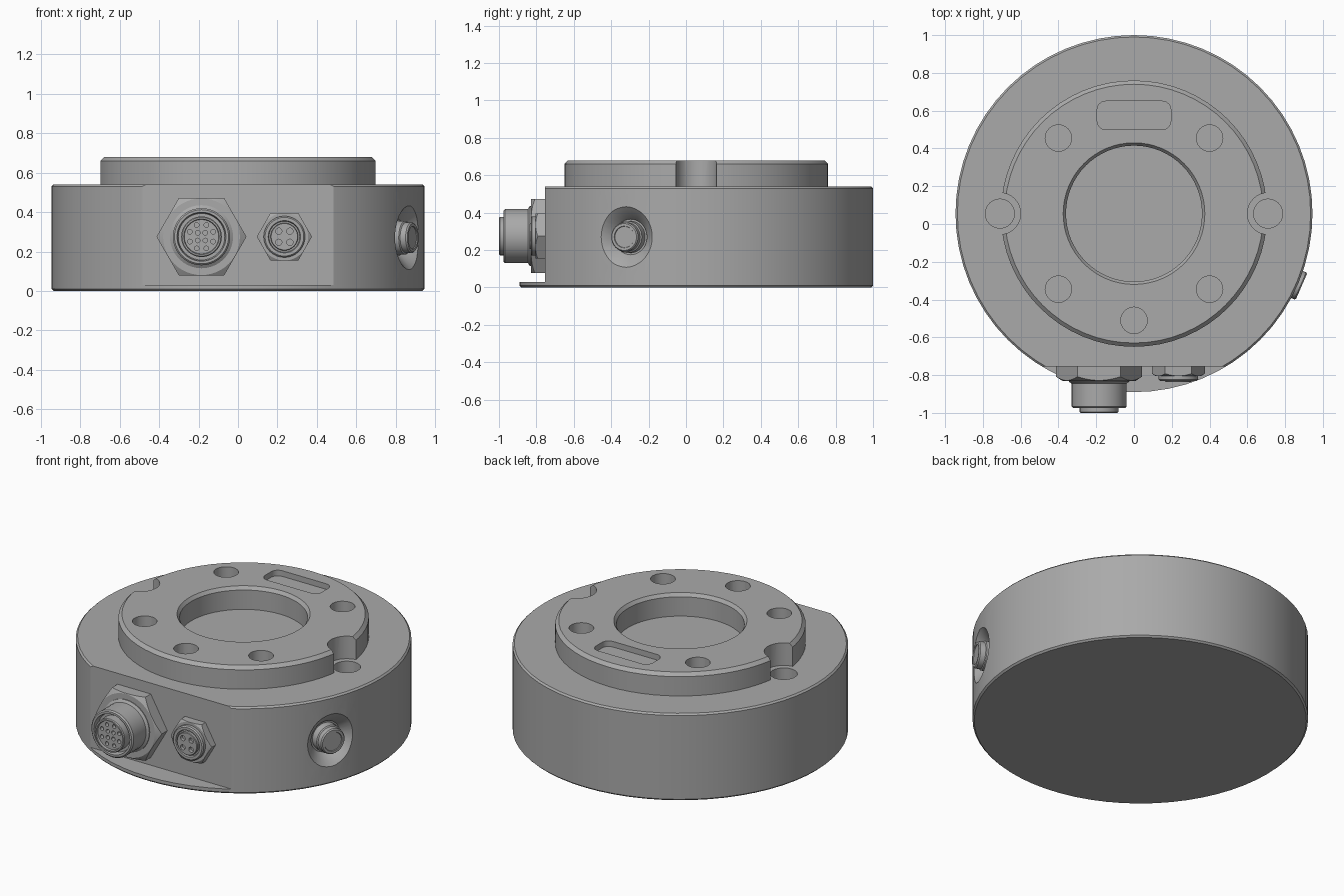
import bpy, bmesh
from math import sin, cos, pi, radians
from mathutils import Matrix, Vector

cube = bpy.data.objects.get("Cube")
if cube:
    bpy.data.objects.remove(cube)

grey = bpy.data.materials.new("machined grey")
grey.use_nodes = True
tone = (0.40, 0.40, 0.40, 1)
grey.diffuse_color = tone
grey.node_tree.nodes["Principled BSDF"].inputs["Base Color"].default_value = tone

CY = 0.055      # body axis in y
FLAT = -0.755   # front flat


def add(name, bm, matrix):
    bmesh.ops.recalc_face_normals(bm, faces=bm.faces)
    mesh = bpy.data.meshes.new(name)
    bm.to_mesh(mesh)
    bm.free()
    mesh.materials.append(grey)
    ob = bpy.data.objects.new(name, mesh)
    ob.matrix_world = matrix
    bpy.context.collection.objects.link(ob)
    return ob


def lathe(name, profile, sides, matrix):
    """Revolve (radius, height) points around local z; ends are closed by caps."""
    bm = bmesh.new()
    rings = [[bm.verts.new((r * cos(2 * pi * i / sides), r * sin(2 * pi * i / sides), h))
              for i in range(sides)] for r, h in profile]
    for a, b in zip(rings, rings[1:]):
        for i in range(sides):
            j = (i + 1) % sides
            bm.faces.new((a[i], a[j], b[j], b[i]))
    bm.faces.new(rings[0])
    bm.faces.new(rings[-1])
    return add(name, bm, matrix)


def box(name, low, high):
    bm = bmesh.new()
    bmesh.ops.create_cube(bm, size=1)
    low, high = Vector(low), Vector(high)
    for v in bm.verts:
        v.co = [(low[k] + high[k]) / 2 + v.co[k] * (high[k] - low[k]) for k in range(3)]
    return add(name, bm, Matrix())


def rod(radius, start, end, sides, matrix):
    return lathe("cutter", [(radius, start), (radius, end)], sides, matrix)


def boolean(ob, cutters, operation="DIFFERENCE"):
    bpy.context.view_layer.objects.active = ob
    for cutter in cutters:
        mod = ob.modifiers.new("cut", "BOOLEAN")
        mod.operation, mod.solver, mod.object = operation, "EXACT", cutter
        bpy.ops.object.modifier_apply(modifier=mod.name)
        bpy.data.objects.remove(cutter)


def at(x, y, z=0):
    return Matrix.Translation((x, y, z))


def facing_front(x, z):
    return at(x, FLAT, z) @ Matrix.Rotation(pi / 2, 4, "X")


# Round body with raised mounting ring and blind centre bore
body = lathe("sensor_body", [(0.935, 0), (0.945, 0.01), (0.945, 0.53), (0.935, 0.54),
                             (0.705, 0.54), (0.705, 0.66), (0.685, 0.68), (0.375, 0.68),
                             (0.36, 0.66), (0.36, 0.54)], 64, at(0, CY))

# Front flat above the base lip, and the mounting holes
cuts = [box("cutter", (-1, -1.2, 0.03), (1, FLAT, 0.8))]
for x, y in [(-0.4, 0.4), (0.4, 0.4), (-0.4, -0.4), (0.4, -0.4), (0, -0.565)]:
    cuts.append(rod(0.07, 0.4, 0.8, 24, at(x, CY + y)))

# Side notches in the ring, each with a hole in the shoulder
for side in (-1, 1):
    cuts.append(rod(0.11, 0.54, 0.8, 32, at(side * 0.71, CY)))
    cuts.append(rod(0.077, 0.35, 0.7, 24, at(side * 0.71, CY)))

# Shallow rounded pocket in the ring
bm = bmesh.new()
corner = 0.045
outline = []
for k, (sx, sy) in enumerate([(1, 1), (-1, 1), (-1, -1), (1, -1)]):
    for i in range(7):
        a = pi / 2 * (k + i / 6)
        outline.append(bm.verts.new((sx * (0.195 - corner) + corner * cos(a),
                                     sy * (0.075 - corner) + corner * sin(a), 0.645)))
face = bm.faces.new(outline)
top = bmesh.ops.extrude_face_region(bm, geom=[face])["geom"]
bmesh.ops.translate(bm, vec=(0, 0, 0.1), verts=[g for g in top if isinstance(g, bmesh.types.BMVert)])
cuts.append(add("cutter", bm, at(0, 0.575)))

# Countersunk seat for the side button
button_axis = (at(0, CY, 0.27) @ Matrix.Rotation(radians(-23.5), 4, "Z")
               @ Matrix.Rotation(pi / 2, 4, "Y"))
cuts.append(lathe("cutter", [(0.095, 0.88), (0.1, 0.89), (0.152, 0.935), (0.19, 0.97)],
                  32, button_axis))
boolean(body, cuts)

# Side button
button = lathe("side_button", [(0.085, 0.87), (0.085, 0.925), (0.078, 0.93), (0.078, 0.96),
                               (0.072, 0.967), (0.058, 0.967), (0.056, 0.962)], 32, button_axis)


def hex_nut(name, radius, depth, matrix):
    nut = lathe(name, [(radius, -0.01), (radius, depth)], 6, matrix)
    trim = lathe("cutter", [(radius * 1.1, -0.02), (radius * 1.1, depth - radius * 0.16),
                            (radius * 0.84, depth + 0.002)], 48, matrix)
    boolean(nut, [trim], "INTERSECT")
    return nut


def pin_holes(insert, matrix, rings, radius, start):
    cutters = []
    for count, distance in rings:
        for i in range(count):
            a = 2 * pi * (i + 0.5) / count
            cutters.append(rod(radius, start, start + 0.2, 12,
                               matrix @ at(distance * cos(a), distance * sin(a))))
    boolean(insert, cutters)


# Large connector: nut, barrel with a socket, protruding pin insert
large = facing_front(-0.185, 0.275)
large_nut = hex_nut("large_connector_nut", 0.228, 0.075, large)
large_barrel = lathe("large_connector_barrel",
                     [(0.16, 0.06), (0.16, 0.08), (0.145, 0.09), (0.145, 0.212), (0.137, 0.22),
                      (0.124, 0.22), (0.118, 0.185)], 40, large)
large_insert = lathe("large_connector_insert",
                     [(0.103, 0.17), (0.103, 0.24), (0.098, 0.245), (0.09, 0.245),
                      (0.087, 0.232)], 32, large)
pin_holes(large_insert, large, [(8, 0.064), (4, 0.027)], 0.012, 0.2)

# Small connector: nut, collar and four-hole insert
small = facing_front(0.235, 0.275)
small_nut = hex_nut("small_connector_nut", 0.14, 0.05, small)
small_collar = lathe("small_connector_collar",
                     [(0.105, 0.04), (0.105, 0.068), (0.098, 0.075), (0.082, 0.075),
                      (0.078, 0.062)], 32, small)
small_insert = lathe("small_connector_insert",
                     [(0.07, 0.05), (0.07, 0.078), (0.067, 0.082)], 32, small)
pin_holes(small_insert, small, [(4, 0.04)], 0.016, 0.06)

# Smooth curved walls, keep machined edges crisp
for ob in (body, button, large_nut, large_barrel, large_insert,
           small_nut, small_collar, small_insert):
    bpy.ops.object.select_all(action="DESELECT")
    ob.select_set(True)
    bpy.context.view_layer.objects.active = ob
    bpy.ops.object.shade_smooth_by_angle(angle=radians(25))
